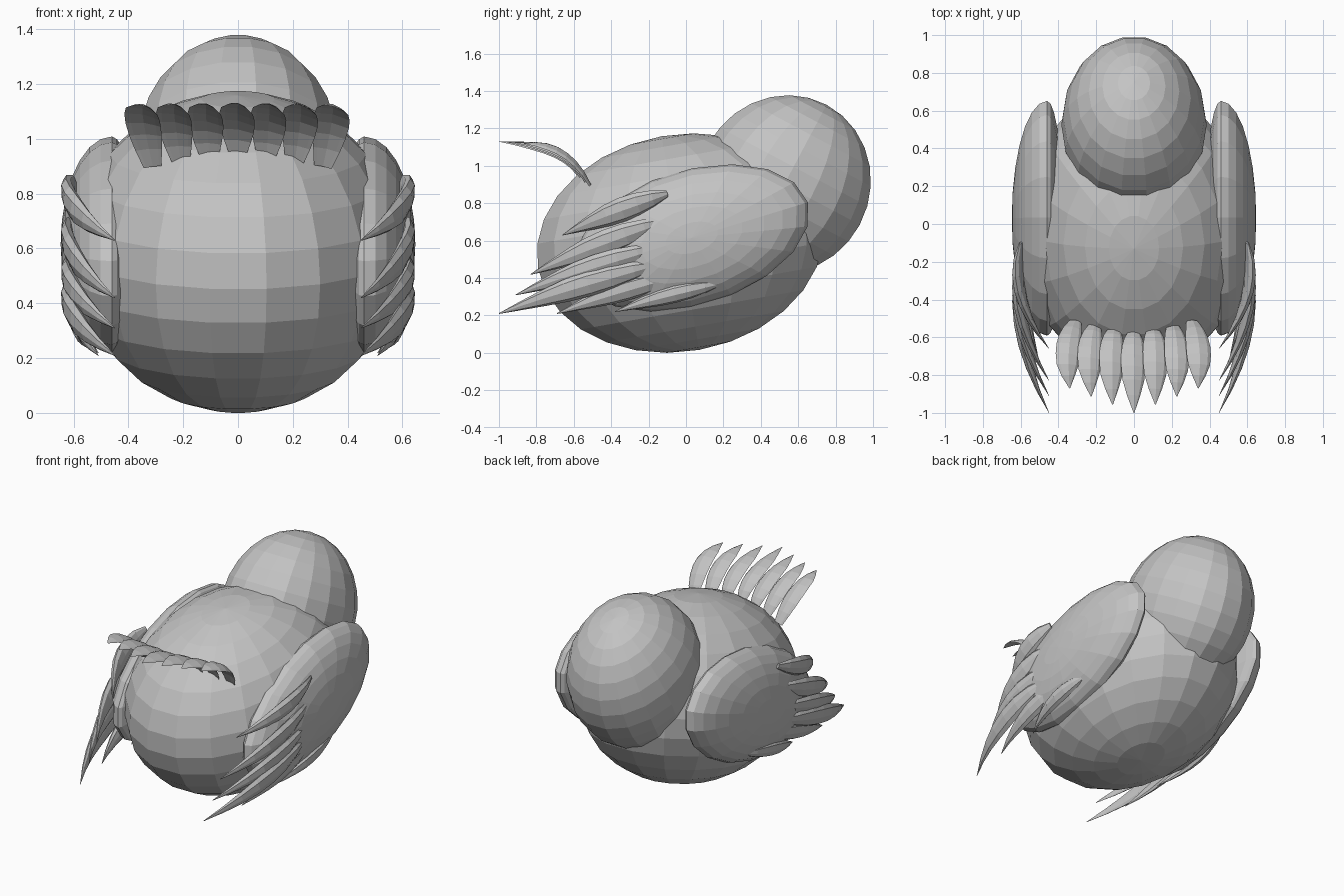
import bpy, bmesh, math
from mathutils import Vector, Matrix

cube = bpy.data.objects.get("Cube")
if cube:
    bpy.data.objects.remove(cube, do_unlink=True)

grey = bpy.data.materials.new("plain grey")
grey.use_nodes = True
grey.diffuse_color = (0.55, 0.55, 0.55, 1)
grey.node_tree.nodes["Principled BSDF"].inputs["Base Color"].default_value = (0.55, 0.55, 0.55, 1)


def finish(name, bm):
    bmesh.ops.recalc_face_normals(bm, faces=bm.faces)
    mesh = bpy.data.meshes.new(name)
    bm.to_mesh(mesh)
    bm.free()
    mesh.materials.append(grey)
    obj = bpy.data.objects.new(name, mesh)
    bpy.context.collection.objects.link(obj)
    return obj


def ellipsoid(name, center, radii, pitch, pole="Z", inner=1.0, side=1):
    """Faceted ellipsoid pitched about x; inner flattens its half nearest the body."""
    bm = bmesh.new()
    bmesh.ops.create_uvsphere(bm, u_segments=18, v_segments=14, radius=1)
    turn = Matrix.Rotation(math.pi / 2, 4, "Y" if pole == "X" else "Z")
    bm.transform(turn)
    for v in bm.verts:
        if v.co.x < 0:
            v.co.x *= inner
    bm.transform(Matrix.Translation(center) @ Matrix.Rotation(math.radians(pitch), 4, "X")
                 @ Matrix.Diagonal((*radii, 1)))
    bm.transform(Matrix.Diagonal((side, 1, 1, 1)))
    return finish(name, bm)


def feather(name, root, mid, tip, across, width, thick, cup, profile, side=1):
    """Pointed leaf swept along a curve through root, mid and tip."""
    root, mid, tip = Vector(root), Vector(mid), Vector(tip)
    ctrl = 2 * mid - (root + tip) / 2
    bm = bmesh.new()
    rings = []
    for i, scale in enumerate(profile):
        t = i / (len(profile) - 1)
        pos = root * (1 - t) ** 2 + ctrl * 2 * t * (1 - t) + tip * t * t
        along = ((ctrl - root) * (1 - t) + (tip - ctrl) * t).normalized()
        wide = Vector(across)
        wide = (wide - along * wide.dot(along)).normalized()
        out = wide.cross(along).normalized()
        ring = []
        for k in range(8):
            a = k * math.pi / 4
            lift = math.sin(a) * thick - cup * width * math.cos(a) ** 2
            ring.append(bm.verts.new(pos + (wide * math.cos(a) * width + out * lift) * scale))
        rings.append(ring)
    for a, b in zip(rings, rings[1:]):
        for k in range(8):
            bm.faces.new((a[k], a[(k + 1) % 8], b[(k + 1) % 8], b[k]))
    bm.faces.new(rings[0])
    bm.faces.new(rings[-1])
    bm.transform(Matrix.Diagonal((side, 1, 1, 1)))
    return finish(name, bm)


# Body and head
ellipsoid("body", (0, -0.03, 0.587), (0.6, 0.785, 0.58), 10)
ellipsoid("head", (0, 0.525, 0.9), (0.385, 0.465, 0.483), -28)

# Wings with their long feathers: root (y, z), tip (y, z), half width
wing_feathers = [
    ((-0.10, 0.85), (-0.66, 0.63), 0.066),
    ((-0.12, 0.70), (-0.83, 0.42), 0.070),
    ((-0.15, 0.56), (-0.91, 0.31), 0.065),
    ((-0.16, 0.47), (-1.00, 0.21), 0.068),
    ((-0.02, 0.42), (-0.69, 0.21), 0.060),
    ((0.18, 0.37), (-0.38, 0.22), 0.050),
]
leaf = (0.3, 0.72, 0.95, 1, 0.9, 0.65, 0.35, 0.03)
for word, side in (("left", 1), ("right", -1)):
    ellipsoid(word + "_wing", (0.46, 0.03, 0.615), (0.187, 0.65, 0.36), 17, "X", 0.45, side)
    for n, ((ry, rz), (ty, tz), width) in enumerate(wing_feathers):
        low = n > 3
        root = (0.56 if low else 0.60, ry, rz)
        mid = (0.58 if low else 0.60, (ry + ty) / 2, (rz + tz) / 2 + 0.01)
        tip = (0.51 if low else 0.45, ty, tz)
        feather(f"{word}_wing_feather_{n + 1}", root, mid, tip, (0.25, 0.2, 1),
                width, 0.028, 0.1, leaf, side)

# Tail fan, curling up and back
blade = (0.5, 0.75, 0.92, 1, 1, 0.9, 0.55, 0.03)
for n in range(-3, 4):
    x, drop = n / 3, abs(n) / 3
    root = (0.31 * x, -0.57 + 0.06 * drop, 0.95 - 0.05 * drop)
    mid = (0.345 * x, -0.72 + 0.06 * drop, 1.085 - 0.005 * drop)
    tip = (0.34 * x, -1.0 + 0.13 * drop, 1.13 - 0.01 * drop)
    feather(f"tail_feather_{n + 4}", root, mid, tip, (1, 0, -0.25), 0.066, 0.006, -0.25, blade)
